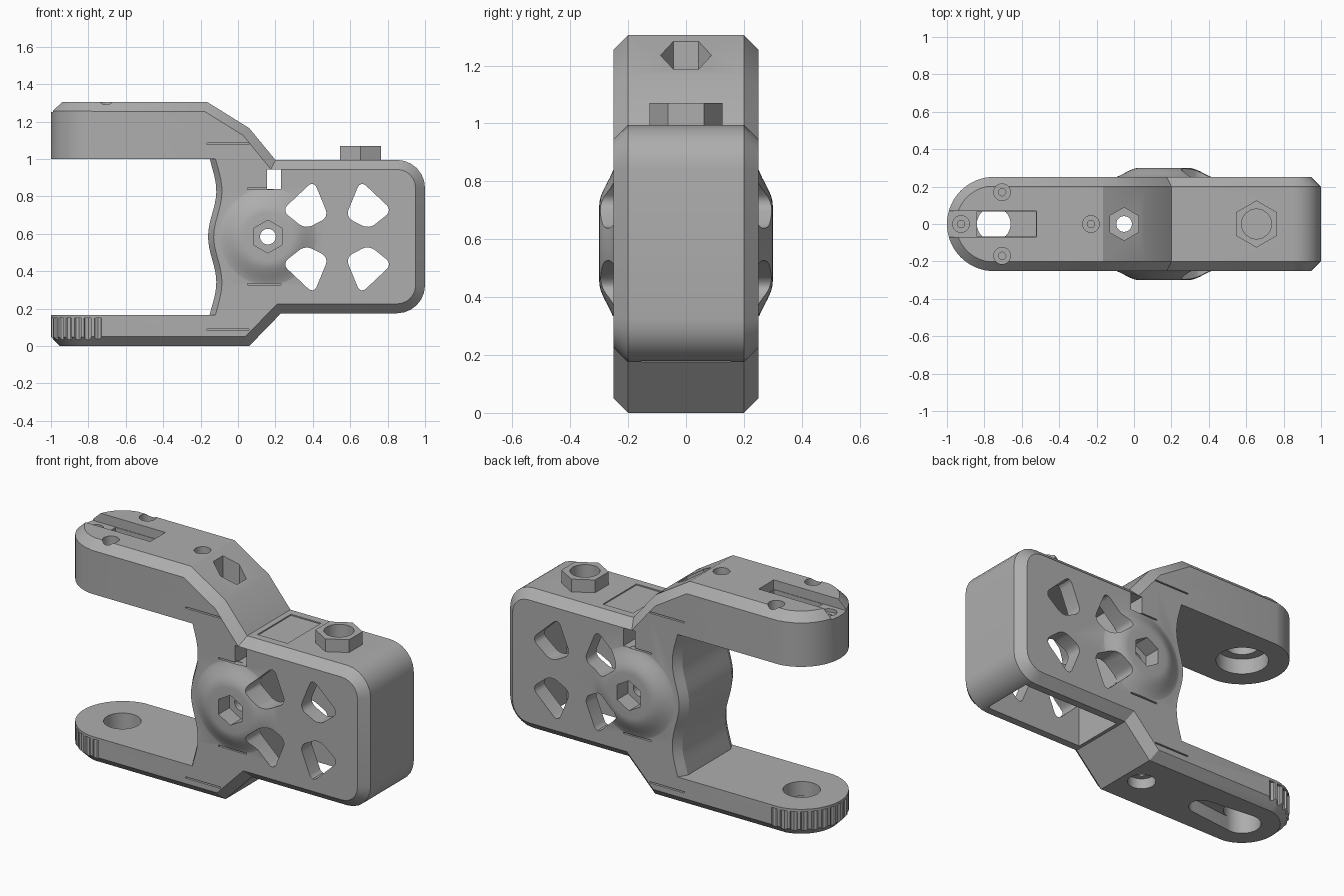
import bpy, bmesh, math
from mathutils import Vector

old = bpy.data.objects.get("Cube")
if old:
    bpy.data.objects.remove(old, do_unlink=True)

grey = bpy.data.materials.new("plain grey")
grey.use_nodes = True
grey.diffuse_color = (0.42, 0.42, 0.42, 1)
grey.node_tree.nodes["Principled BSDF"].inputs["Base Color"].default_value = (0.42, 0.42, 0.42, 1)


def inset(pts, dists):
    """Move every edge of a counter-clockwise outline inward by its own distance."""
    n, out = len(pts), []
    p = [Vector(q) for q in pts]
    for i in range(n):
        a = (p[i] - p[i - 1]).normalized()
        b = (p[(i + 1) % n] - p[i]).normalized()
        na, nb = Vector((-a.y, a.x)), Vector((-b.y, b.x))
        da, db = dists[i - 1], dists[i]
        det = na.x * nb.y - na.y * nb.x
        if abs(det) < 1e-5:
            out.append(p[i] + nb * db)
        else:
            out.append(p[i] + Vector((da * nb.y - db * na.y, na.x * db - nb.x * da)) / det)
    return out


def prism(name, pts, layers, axis="z", dists=None):
    """Stack outlines; each layer is (inset factor, position along the axis)."""
    dists = dists or [1] * len(pts)
    bm = bmesh.new()
    rings = []
    for k, w in layers:
        ring = inset(pts, [d * k for d in dists])
        rings.append([bm.verts.new((q.x, w, q.y) if axis == "y" else (q.x, q.y, w)) for q in ring])
    for lo, hi in zip(rings, rings[1:]):
        for i in range(len(lo)):
            j = (i + 1) % len(lo)
            bm.faces.new((lo[i], lo[j], hi[j], hi[i]))
    bm.faces.new(rings[0])
    bm.faces.new(rings[-1])
    bmesh.ops.recalc_face_normals(bm, faces=bm.faces)
    mesh = bpy.data.meshes.new(name)
    bm.to_mesh(mesh)
    bm.free()
    ob = bpy.data.objects.new(name, mesh)
    bpy.context.collection.objects.link(ob)
    mesh.materials.append(grey)
    return ob


def ngon(u, v, r, n=32, turn=0.0):
    return [(u + r * math.cos(turn + math.tau * i / n),
             v + r * math.sin(turn + math.tau * i / n)) for i in range(n)]


def rect(u0, u1, v0, v1):
    return [(u0, v0), (u1, v0), (u1, v1), (u0, v1)]


def fillet(before, corner, after, r, n=6):
    """Round one corner of an outline."""
    a, c, b = Vector(before), Vector(corner), Vector(after)
    s, e = c + (a - c).normalized() * r, c + (b - c).normalized() * r
    out = []
    for i in range(n + 1):
        t = i / n * math.pi / 2
        q = c + (s - c) * (1 - math.sin(t)) + (e - c) * (1 - math.cos(t))
        out.append(tuple(q))
    return out


def combine(target, tool, op="DIFFERENCE"):
    mod = target.modifiers.new("combine", "BOOLEAN")
    mod.operation, mod.object, mod.solver = op, tool, "EXACT"
    bpy.context.view_layer.objects.active = target
    bpy.ops.object.modifier_apply(modifier=mod.name)
    bpy.data.objects.remove(tool, do_unlink=True)


def cut(target, pts, lo, hi, axis="z"):
    combine(target, prism("cutter", pts, [(0, lo), (0, hi)], axis))


# Side outline: lower arm, housing, upper arm, wavy inner wall
top, bottom = 0.995, 0.175
outline = [(-1.05, 0), (0.06, 0), (0.23, bottom)]
outline += fillet((0.23, bottom), (1, bottom), (1, top), 0.15)
outline += fillet((1, bottom), (1, top), (0.23, top), 0.15)
outline += [(0.2, top), (0.06, 1.165), (-0.165, 1.305), (-1.05, 1.305), (-1.05, 1.0)]
for i in range(29):
    z = 1.0 - 0.835 * i / 28
    outline.append((-0.138 - 0.022 * math.cos(math.tau * (z - 0.585) / 0.49), z))
outline.append((-1.05, 0.165))


def edge_chamfer(a, b):
    x, z = (a[0] + b[0]) / 2, (a[1] + b[1]) / 2
    if x < -1:
        return 0
    if x < -0.1 and 0.1 < z < 1.2:
        return 0 if x < -0.3 else 0.03
    return 0.05


chamfers = [edge_chamfer(a, b) for a, b in zip(outline, outline[1:] + outline[:1])]
frame = prism("clamp_frame", outline, [(1, -0.25), (0, -0.2), (0, 0.2), (1, 0.25)], "y", chamfers)

# Rounded arm tips
R = 0.252
plan = [(1.2, -R), (1.2, R)]
plan += [(-0.748 + R * math.cos(t), R * math.sin(t))
         for t in (math.pi / 2 + math.pi * i / 32 for i in range(33))]
combine(frame, prism("tip_shape", plan, [(0.05, -0.002), (0, 0.048), (0, 1.257), (0.05, 1.307)]),
        "INTERSECT")

# Bell-shaped pivot boss on both sides
bx, bz = 0.16, 0.585
bell = [(0.16 * i / 10, 0.245 + 0.0275 * (1 - math.cos(math.pi * i / 10))) for i in range(11)]
layers = [(k, -w) for k, w in reversed(bell)] + bell
combine(frame, prism("pivot_boss", ngon(bx, bz, 0.29, 48), layers, "y"), "UNION")

# Hollow housing, open underneath
cut(frame, rect(0.25, 0.88, -0.155, 0.155), 0.1, 0.9)

# Four kite windows, mirrored in both directions
kite = [(0.235, 0.725), (0.36, 0.625), (0.485, 0.69), (0.405, 0.885)]
for mx in (1, -1):
    for mz in (1, -1):
        pts = [(0.53 + mx * (x - 0.53), 0.582 + mz * (z - 0.582)) for x, z in kite]
        if mx * mz < 0:
            pts.reverse()
        win = []
        for i in range(4):
            win += fillet(pts[i - 1], pts[i], pts[(i + 1) % 4], 0.04, 4)
        cut(frame, win, -0.4, 0.4, "y")

# Pivot bolt hole with hex pockets
cut(frame, ngon(bx, bz, 0.042), -0.4, 0.4, "y")
for s in (-1, 1):
    cut(frame, ngon(bx, bz, 0.088, 6, math.pi / 6), min(s * 0.2, s * 0.4), max(s * 0.2, s * 0.4), "y")

# Side notch and thin flex slits
cut(frame, rect(0.155, 0.23, 0.84, 0.945), -0.4, 0.4, "y")
for s in (-1, 1):
    lo, hi = sorted((s * 0.22, s * 0.4))
    for x0, x1, z in ((0.05, 0.19, 0.842), (0.05, 0.23, 0.33), (-0.165, 0.06, 1.082), (-0.165, 0.06, 0.086)):
        cut(frame, rect(x0, x1, z - 0.004, z + 0.004), lo, hi, "y")

# Vertical bolt with hex pocket and lower counterbore
cut(frame, ngon(-0.053, 0, 0.042), -0.1, 1.4)
cut(frame, ngon(-0.053, 0, 0.088, 6, math.pi / 6), 1.1, 1.4)
cut(frame, ngon(-0.053, 0, 0.075), -0.1, 0.06)

# Upper arm: channel, slot, stepped bore, screw recesses
cut(frame, rect(-1.1, -0.52, -0.07, 0.07), 1.25, 1.4)
cut(frame, rect(-0.84, -0.525, -0.067, 0.067), 1.17, 1.4)
cut(frame, ngon(-0.75, 0, 0.09), 0.9, 1.2)
cut(frame, ngon(-0.75, 0, 0.14), 0.9, 1.09)
for x, y in ((-0.925, 0), (-0.705, 0.17), (-0.705, -0.17), (-0.23, 0)):
    cut(frame, ngon(x, y, 0.045, 24), 1.23, 1.4)
    cut(frame, ngon(x, y, 0.02, 12), 1.15, 1.4)

# Lower arm: bore, underside slot, finger ribs round the tip
cut(frame, ngon(-0.75, 0, 0.1), -0.1, 0.4)
slot = [(-0.75 + 0.1 * math.cos(t), 0.1 * math.sin(t))
        for t in (math.pi / 2 + math.pi * i / 12 for i in range(13))]
slot += [(-0.47 + 0.07 * math.cos(t), 0.07 * math.sin(t))
         for t in (-math.pi / 2 + math.pi * i / 12 for i in range(13))]
cut(frame, slot, -0.1, 0.08)
for i in range(15):
    t = math.pi / 2 + math.pi * i / 14
    cut(frame, ngon(-0.748 + 0.258 * math.cos(t), 0.258 * math.sin(t), 0.022, 8, t), -0.1, 0.15)

# Housing top: shallow panel and nut socket
cut(frame, rect(0.235, 0.43, -0.155, 0.155), 0.988, 1.03)
cut(frame, ngon(0.655, 0, 0.08), 0.94, 1.2)

# Hex nut on the housing
nut = prism("hex_nut", ngon(0.655, 0, 0.126, 6, math.pi / 6), [(0, 0.985), (0, 1.07)])
cut(nut, ngon(0.655, 0, 0.08), 0.9, 1.2)

for ob in (frame, nut):
    bpy.ops.object.select_all(action="DESELECT")
    ob.select_set(True)
    bpy.context.view_layer.objects.active = ob
    bpy.ops.object.shade_smooth_by_angle(angle=math.radians(30))
